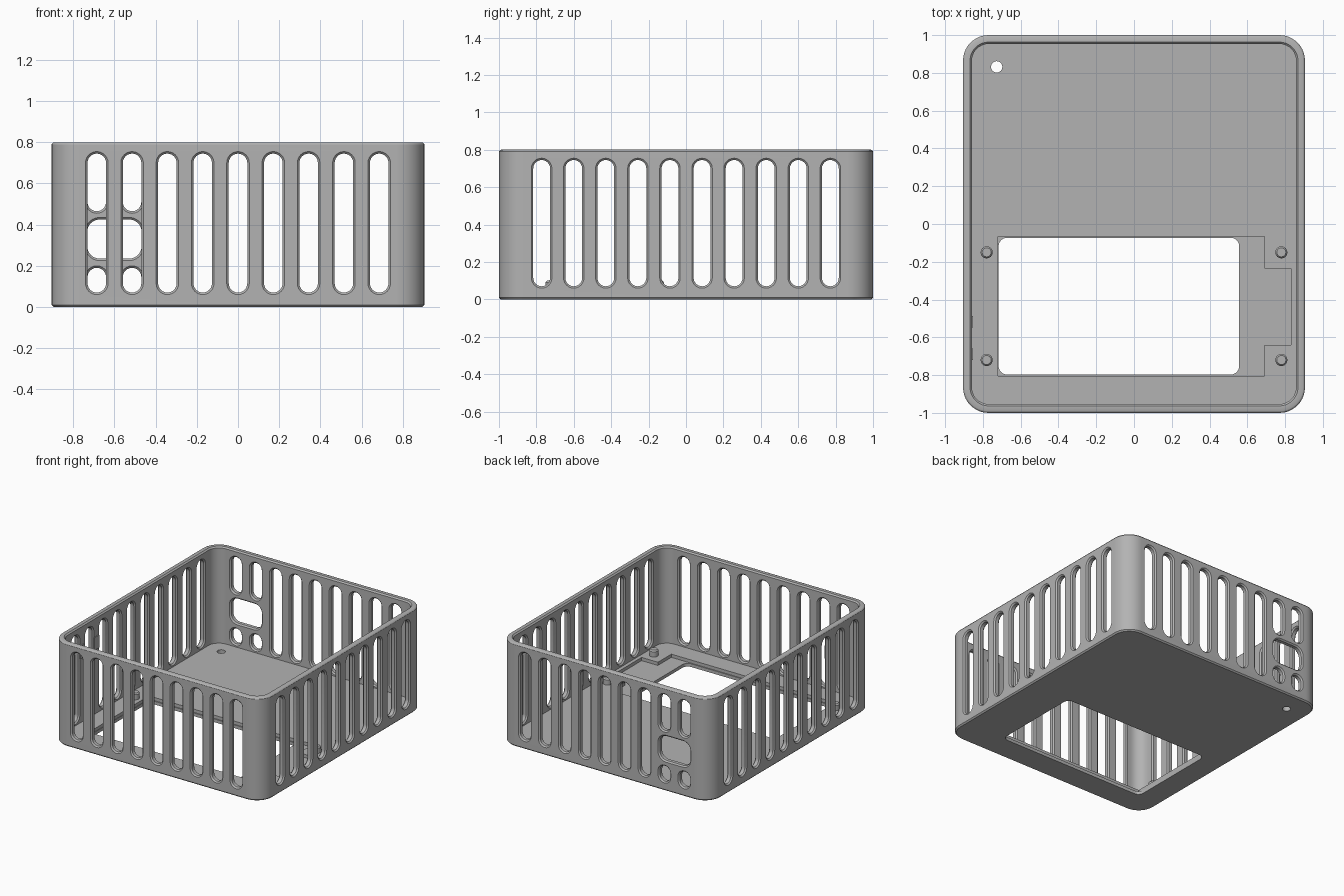
import bpy, bmesh, math

if "Cube" in bpy.data.objects:
    bpy.data.objects.remove(bpy.data.objects["Cube"])

W, D, H = 0.905, 1.0, 0.8          # half width, half depth, height
WALL, FLOOR, EDGE = 0.047, 0.05, 0.01

grey = bpy.data.materials.new("plain grey")
grey.use_nodes = True
color = (0.45, 0.45, 0.45, 1)
grey.diffuse_color = color
grey.node_tree.nodes["Principled BSDF"].inputs["Base Color"].default_value = color

AXES = {
    "x": lambda u, v, d: (d, u, v),
    "y": lambda u, v, d: (u, d, v),
    "z": lambda u, v, d: (u, v, d),
}


def outline(cu, cv, hu, hv, r, steps):
    """Rounded rectangle as a list of 2D points."""
    if r <= 0:
        return [(cu + a * hu, cv + b * hv) for a, b in ((1, 1), (-1, 1), (-1, -1), (1, -1))]
    pts = []
    for q, (a, b) in enumerate(((1, 1), (-1, 1), (-1, -1), (1, -1))):
        for i in range(steps + 1):
            t = (q + i / steps) * math.pi / 2
            pts.append((cu + a * (hu - r) + r * math.cos(t),
                        cv + b * (hv - r) + r * math.sin(t)))
    return pts


def loft(bm, axis, centre, sections, steps=6):
    """Closed solid through rounded rectangles (half u, half v, radius, depth)."""
    rings = [[bm.verts.new(AXES[axis](u, v, d)) for u, v in outline(*centre, hu, hv, r, steps)]
             for hu, hv, r, d in sections]
    n = len(rings[0])
    for a, b in zip(rings, rings[1:]):
        for i in range(n):
            bm.faces.new((a[i], a[(i + 1) % n], b[(i + 1) % n], b[i]))
    bm.faces.new(rings[0])
    bm.faces.new(rings[-1])


def finish(bm, name):
    bmesh.ops.remove_doubles(bm, verts=bm.verts, dist=1e-5)
    bmesh.ops.recalc_face_normals(bm, faces=bm.faces)
    mesh = bpy.data.meshes.new(name)
    bm.to_mesh(mesh)
    bm.free()
    mesh.materials.append(grey)
    ob = bpy.data.objects.new(name, mesh)
    bpy.context.collection.objects.link(ob)
    return ob


def shade(ob):
    bpy.ops.object.select_all(action="DESELECT")
    ob.select_set(True)
    bpy.context.view_layer.objects.active = ob
    bpy.ops.object.shade_smooth_by_angle(angle=math.radians(30))


def vent(bm, axis, side, outer, u, half, low, high, r):
    """Opening through one wall, chamfered on both faces."""
    hv, flare = (high - low) / 2, 0.015
    loft(bm, axis, (u, (low + high) / 2),
         [(half + f, hv + f, r + f, side * d) for f, d in (
             (flare, outer + 0.005), (0, outer - EDGE),
             (0, outer - WALL + EDGE), (flare, outer - WALL - 0.005))])


# Open tray with rounded corners and softened rims
bm = bmesh.new()
loft(bm, "z", (0, 0), [(W - i, D - i, 0.135 - i, z) for i, z in (
    (EDGE, 0), (0, EDGE), (0, H - EDGE), (EDGE / 2, H - EDGE / 4), (EDGE, H),
    (WALL - EDGE, H), (WALL, H - EDGE), (WALL, FLOOR))], steps=10)
case = finish(bm, "case")

# Wall vents: nine on front and back, ten on each side
PITCH, HALF, LOW, HIGH = 0.1715, 0.045, 0.07, 0.745
cut = bmesh.new()
for side in (-1, 1):
    for i in range(9):
        x = (i - 4) * PITCH
        spans = [(LOW, HIGH)]
        if side == 1 and i < 2:      # split around the rear port
            spans = [(LOW, 0.19), (0.465, HIGH)]
        for low, high in spans:
            vent(cut, "y", side, D, x, HALF, low, high, HALF)
    for i in range(10):
        vent(cut, "x", side, W, (i - 4.5) * PITCH, HALF, LOW, HIGH, HALF)
vent(cut, "y", 1, D, -3.5 * PITCH, 0.132, 0.235, 0.425, 0.06)
cutters = [finish(cut, "vent_cutter")]


def floor_cutter(name, x0, x1, y0, y1, z0, r=0):
    b = bmesh.new()
    loft(b, "z", ((x0 + x1) / 2, (y0 + y1) / 2),
         [((x1 - x0) / 2, (y1 - y0) / 2, r, z) for z in (z0, 0.2)])
    cutters.append(finish(b, name))


# Floor: stepped recess, side notch, window and screw hole
LEDGE = 0.025
floor_cutter("recess_cutter", -0.72, 0.69, -0.805, -0.065, LEDGE)
floor_cutter("notch_cutter", 0.6, 0.83, -0.64, -0.235, LEDGE)
floor_cutter("window_cutter", -0.717, 0.557, -0.797, -0.073, -0.1, 0.045)
floor_cutter("hole_cutter", -0.757, -0.697, 0.802, 0.862, -0.1, 0.03)

for c in cutters:
    c.hide_render = True
    mod = case.modifiers.new(c.name, "BOOLEAN")
    mod.operation, mod.solver, mod.object = "DIFFERENCE", "EXACT", c
bpy.context.view_layer.update()
result = bpy.data.meshes.new_from_object(
    case.evaluated_get(bpy.context.evaluated_depsgraph_get()))
case.modifiers.clear()
case.data = result
for c in cutters:
    bpy.data.objects.remove(c)
shade(case)

# Locating pegs with softened tips
for x, side in ((-0.78, "right"), (0.78, "left")):
    for y, end in ((-0.72, "front"), (-0.15, "rear")):
        bm = bmesh.new()
        loft(bm, "z", (x, y), [(r, r, r, z) for r, z in (
            (0.032, FLOOR - 0.01), (0.032, 0.09), (0.024, 0.1))])
        shade(finish(bm, f"{end}_{side}_peg"))

# Small pads on the inside of one side wall
for y, end in ((-0.69, "front"), (-0.517, "rear")):
    bm = bmesh.new()
    loft(bm, "x", (y, 0.6), [(0.03, 0.05, 0, d) for d in (-W + 0.03, -W + WALL + 0.006)])
    finish(bm, f"{end}_wall_pad")
